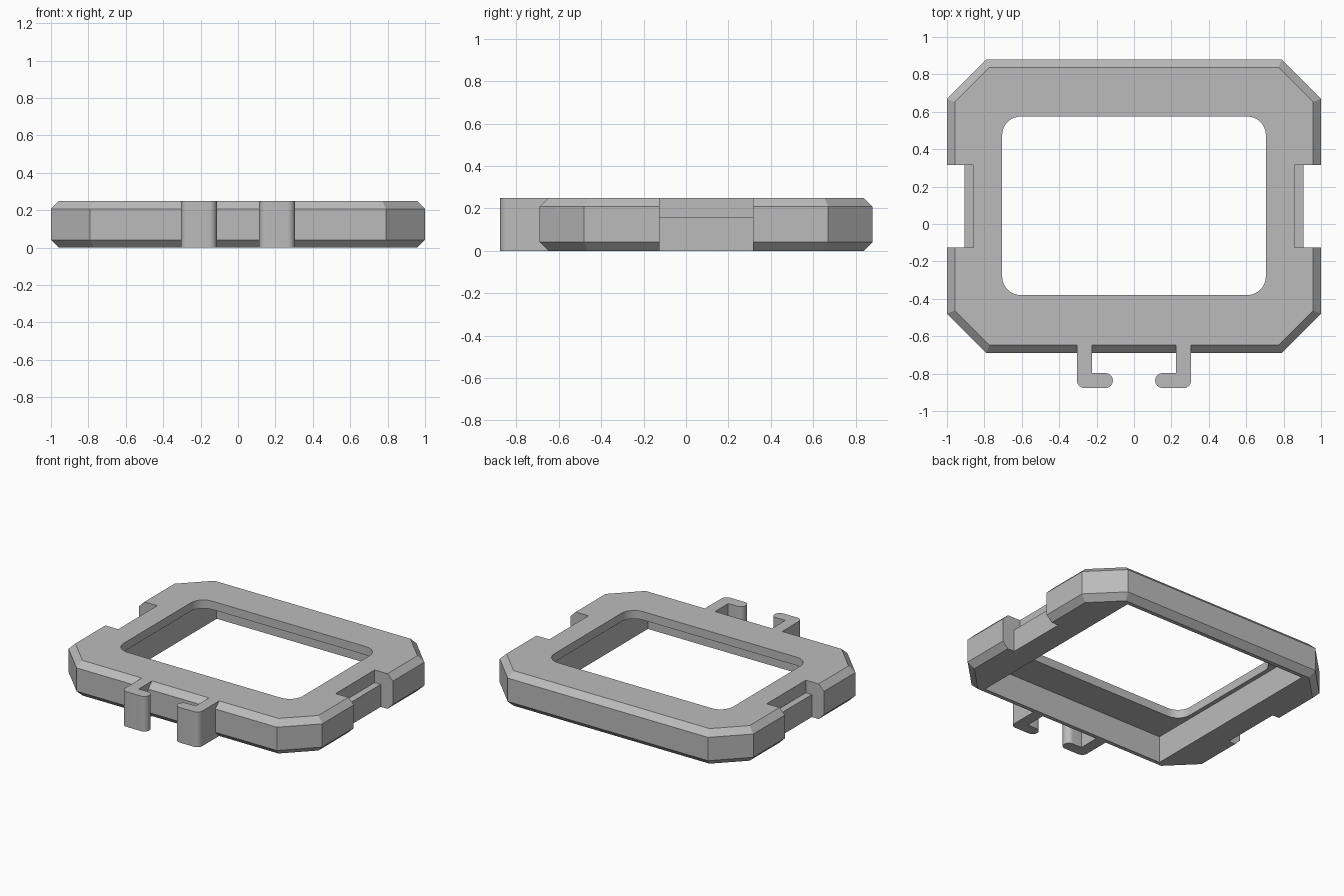
import bpy
import bmesh
import math
from mathutils import Vector

cube = bpy.data.objects.get("Cube")
if cube:
    bpy.data.objects.remove(cube, do_unlink=True)

# One plain grey for the whole bracket
grey = bpy.data.materials.new("light_grey")
grey.use_nodes = True
COLOUR = (0.5, 0.5, 0.5, 1)
grey.diffuse_color = COLOUR
grey.node_tree.nodes["Principled BSDF"].inputs["Base Color"].default_value = COLOUR

MID_Y = 0.095      # centre of the frame in depth
HEIGHT = 0.25


def rounded(corners, steps=8):
    """Outline from (x, y, radius) corners; a zero radius stays sharp."""
    points = []
    for i, (x, y, r) in enumerate(corners):
        p = Vector((x, y))
        if r == 0:
            points.append(p)
            continue
        a = (Vector(corners[i - 1][:2]) - p).normalized()
        b = (Vector(corners[(i + 1) % len(corners)][:2]) - p).normalized()
        centre = p + (a + b) * r
        for s in range(steps + 1):
            t = s / steps * math.pi / 2
            points.append(centre - b * r * math.cos(t) - a * r * math.sin(t))
    return points


def rectangle(x0, x1, y0, y1, r=0):
    return rounded([(x0, y0, r), (x1, y0, r), (x1, y1, r), (x0, y1, r)])


def octagon(inset):
    """Outer frame outline, moved inward by the inset."""
    hx, hy = 1 - inset, 0.785 - inset
    c = 0.21 - inset * (2 - math.sqrt(2))
    quarter = [(hx, hy - c), (hx - c, hy)]
    half = quarter + [(-x, y) for x, y in reversed(quarter)]
    full = half + [(-x, -y) for x, y in half]
    return [Vector((x, y + MID_Y)) for x, y in full]


def loft(name, layers):
    """Closed solid through (outline, z) layers."""
    bm = bmesh.new()
    rings = [[bm.verts.new((p.x, p.y, z)) for p in pts] for pts, z in layers]
    n = len(rings[0])
    for low, high in zip(rings, rings[1:]):
        for i in range(n):
            j = (i + 1) % n
            bm.faces.new((low[i], low[j], high[j], high[i]))
    bm.faces.new(rings[0][::-1])
    bm.faces.new(rings[-1])
    bmesh.ops.recalc_face_normals(bm, faces=bm.faces)
    mesh = bpy.data.meshes.new(name)
    bm.to_mesh(mesh)
    bm.free()
    mesh.materials.append(grey)
    obj = bpy.data.objects.new(name, mesh)
    bpy.context.collection.objects.link(obj)
    return obj


def activate(obj):
    bpy.ops.object.select_all(action='DESELECT')
    obj.select_set(True)
    bpy.context.view_layer.objects.active = obj


def cut(target, outline, z0, z1):
    cutter = loft("cutter", [(outline, z0), (outline, z1)])
    cutter.hide_render = True
    mod = target.modifiers.new("cut", 'BOOLEAN')
    mod.operation = 'DIFFERENCE'
    mod.solver = 'EXACT'
    mod.object = cutter
    activate(target)
    bpy.ops.object.modifier_apply(modifier=mod.name)
    bpy.data.objects.remove(cutter, do_unlink=True)


# Frame: bevelled eight-sided slab
B = 0.042
frame = loft("frame", [(octagon(B), 0), (octagon(0), B),
                       (octagon(0), HEIGHT - B), (octagon(B), HEIGHT)])

# Rounded window and the wider square-cornered pocket underneath
cut(frame, rectangle(-0.705, 0.705, -0.38, 0.575, 0.1), -0.1, 0.4)
cut(frame, rectangle(-0.735, 0.735, -0.62, 0.81), -0.1, 0.19)

# Stepped notches in both sides
for side in (-1, 1):
    for depth, z0 in ((0.905, -0.1), (0.857, 0.16)):
        x0, x1 = sorted((side * depth, side * 1.1))
        cut(frame, rectangle(x0, x1, -0.125, 0.315), z0, 0.4)

# Pair of hooks on the front edge, toes pointing inward
parts = [frame]
for side, label in ((1, "left_hook"), (-1, "right_hook")):
    corners = [(0.305, -0.645, 0), (0.225, -0.645, 0), (0.225, -0.797, 0),
               (0.113, -0.797, 0.0399), (0.113, -0.877, 0.0399),
               (0.305, -0.877, 0.04)]
    outline = rounded([(side * x, y, r) for x, y, r in corners])
    parts.append(loft(label, [(outline, 0), (outline, HEIGHT)]))

for part in parts:
    activate(part)
    bpy.ops.object.shade_smooth_by_angle(angle=math.radians(30))
